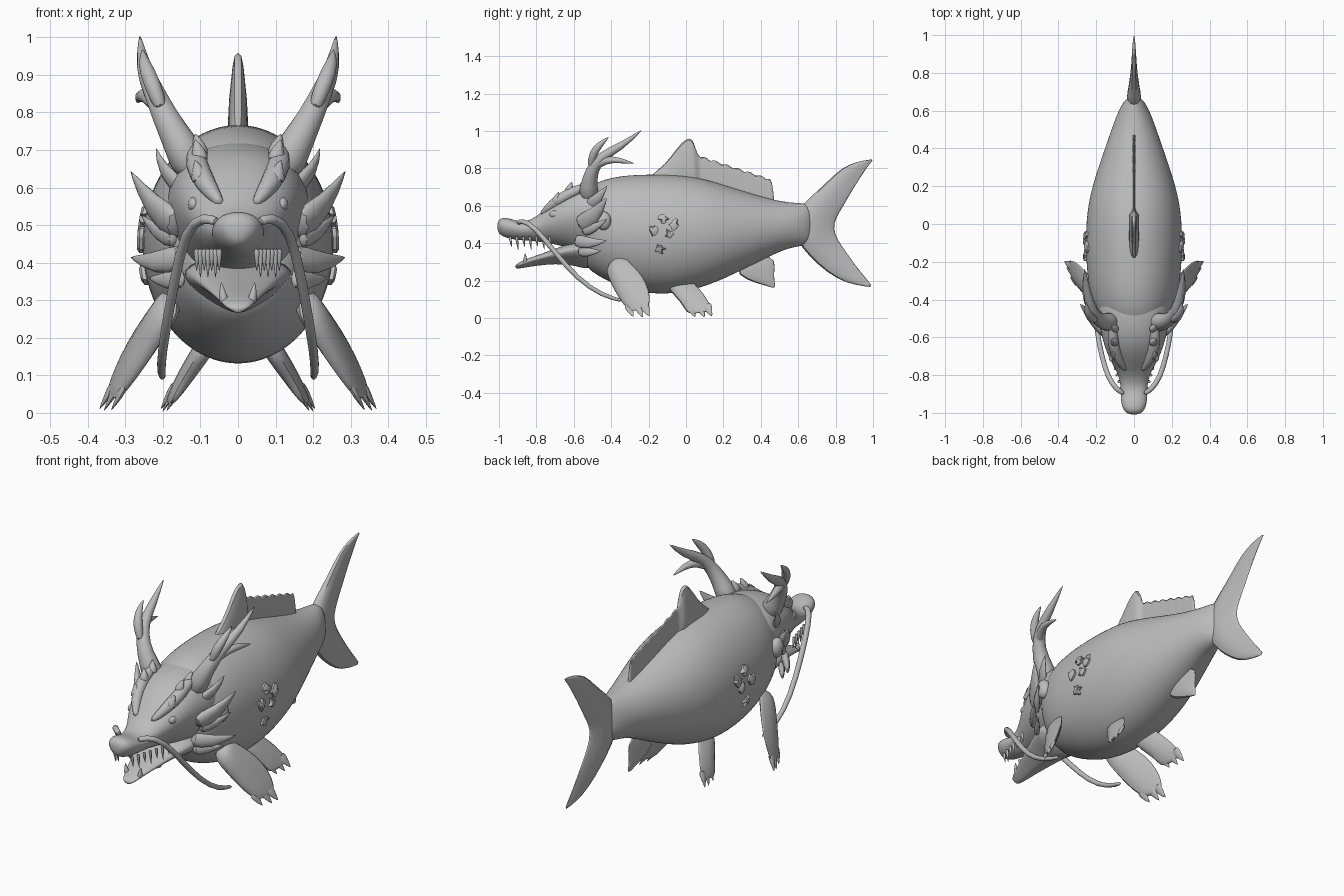
import bpy
import bmesh
import math
import random
from mathutils import Vector

random.seed(4)

default_cube = bpy.data.objects.get("Cube")
if default_cube:
    bpy.data.objects.remove(default_cube)

# One plain material for the whole creature
grey = bpy.data.materials.new("plain grey")
grey.use_nodes = True
grey.diffuse_color = (.5, .5, .5, 1)
grey.node_tree.nodes["Principled BSDF"].inputs["Base Color"].default_value = (.5, .5, .5, 1)


def finish(name, bm, levels=0, mirrored=False):
    """Turn a bmesh into a smooth object, optionally paired across x."""
    bmesh.ops.recalc_face_normals(bm, faces=bm.faces)
    mesh = bpy.data.meshes.new(name)
    bm.to_mesh(mesh)
    bm.free()
    mesh.materials.append(grey)
    obj = bpy.data.objects.new(name, mesh)
    bpy.context.collection.objects.link(obj)
    bpy.ops.object.select_all(action="DESELECT")
    obj.select_set(True)
    bpy.context.view_layer.objects.active = obj
    bpy.ops.object.shade_smooth_by_angle(angle=math.radians(75 if levels else 40))
    if mirrored:
        mirror = obj.modifiers.new("Mirror", "MIRROR")
        mirror.use_mirror_merge = False
    if levels:
        smooth = obj.modifiers.new("Subdivision", "SUBSURF")
        smooth.levels = smooth.render_levels = levels
    return obj


def loft(name, rings, levels=1, mirrored=False):
    """Skin a list of equal point rings and cap both ends."""
    bm = bmesh.new()
    rows = [[bm.verts.new(point) for point in ring] for ring in rings]
    for lower, upper in zip(rows, rows[1:]):
        for i in range(len(lower)):
            j = (i + 1) % len(lower)
            bm.faces.new((lower[i], lower[j], upper[j], upper[i]))
    bm.faces.new(rows[0])
    bm.faces.new(rows[-1])
    return finish(name, bm, levels, mirrored)


def oval(y, half_width, low, high, taper=0, count=24):
    """Cross-section standing across the y axis; taper narrows its underside."""
    middle, half_height = (low + high) / 2, (high - low) / 2
    angles = [math.tau * i / count for i in range(count)]
    return [(half_width * math.cos(a) * (1 + taper * math.sin(a)), y,
             middle + half_height * math.sin(a)) for a in angles]


def tube(name, points, radii, flat=1, count=8, mirrored=True):
    """Tapered horn or whisker along a path; flat squeezes it sideways."""
    path = [Vector(point) for point in points]
    rings = []
    for i, centre in enumerate(path):
        tangent = path[min(i + 1, len(path) - 1)] - path[max(i - 1, 0)]
        u = tangent.cross(Vector((1, 0, 0))).normalized()
        v = tangent.cross(u).normalized() * flat
        angles = [math.tau * k / count for k in range(count)]
        rings.append([centre + radii[i] * (u * math.cos(a) + v * math.sin(a)) for a in angles])
    return loft(name, rings, mirrored=mirrored)


def upright(y, z, offset):
    return (offset, y, z)


def fin(name, sections, place=upright, mirrored=False, edge=.05):
    """Blade from (root y, root z, edge y, edge z, thickness) sections."""
    profile = [(0, .6), (.35, 1), (.7, .6), (1, edge)]
    rings = []
    for ya, za, yb, zb, thick in sections:
        sides = [(f, t) for f, t in profile] + [(f, -t) for f, t in reversed(profile)]
        rings.append([place(ya + (yb - ya) * f, za + (zb - za) * f, thick * t) for f, t in sides])
    return loft(name, rings, mirrored=mirrored)


def ball(name, centre, size):
    bm = bmesh.new()
    bmesh.ops.create_uvsphere(bm, u_segments=16, v_segments=10, radius=1)
    bmesh.ops.scale(bm, vec=size, verts=bm.verts)
    bmesh.ops.translate(bm, vec=centre, verts=bm.verts)
    return finish(name, bm, mirrored=True)


# Trunk
trunk = [(-.56, .12, .3, .66), (-.5, .19, .24, .72), (-.4, .228, .185, .755),
         (-.28, .25, .138, .77), (-.1, .26, .12, .772), (.06, .252, .152, .758),
         (.2, .225, .205, .715), (.4, .155, .305, .65), (.53, .11, .37, .62),
         (.62, .075, .385, .615), (.68, .03, .4, .61)]
loft("body", [oval(*row) for row in trunk], levels=2)

# Head and open jaws
skull = [(-1.01, .03, .46, .52), (-.98, .06, .435, .54), (-.93, .07, .42, .53),
         (-.87, .068, .415, .51), (-.8, .08, .41, .54), (-.74, .115, .4, .6),
         (-.66, .152, .385, .67), (-.57, .175, .35, .71), (-.46, .19, .31, .725),
         (-.38, .18, .36, .72)]
loft("head", [oval(*row, taper=.2) for row in skull], levels=2)
jaw = [(-.915, .025, .262, .285), (-.87, .04, .268, .31), (-.8, .06, .28, .335),
       (-.7, .09, .29, .37), (-.6, .12, .285, .41), (-.48, .15, .24, .43)]
loft("lower_jaw", [oval(*row, taper=.55) for row in jaw])

# Teeth
for i in range(7):
    y, x = -.94 + .035 * i, .05 + .01 * i
    length = .045 + .02 * (i % 2)
    tube("upper_tooth", [(x, y, .44), (x, y, .42), (x, y + .01, .42 - length)],
         (.01, .009, .001), count=6)
tube("lower_tooth", [(.035, -.86, .29), (.04, -.86, .31), (.045, -.86, .35)], (.015, .013, .001))

# Eyes, brows and cheek knobs
ball("eye", (.118, -.7, .555), (.016, .03, .02))
ball("cheek_knob", (.215, -.44, .52), (.03, .04, .05))
tube("brow", [(.04, -.78, .55), (.085, -.72, .605), (.115, -.63, .665), (.11, -.52, .71)],
     (.012, .03, .036, .02))
for y, z in ((-.7, .63), (-.63, .685), (-.56, .7)):
    tube("brow_spike", [(.1, y, z - .02), (.105, y + .01, z + .015), (.115, y + .02, z + .045)],
         (.032, .02, .001))

# Swept spikes behind the cheeks: root, middle, tip and root radius
spikes = {
    "upper_spike": ((.14, -.53, .59), (.2, -.47, .64), (.22, -.42, .71), .04),
    "ear": ((.15, -.58, .49), (.225, -.49, .54), (.29, -.42, .65), .065),
    "middle_spike": ((.16, -.56, .46), (.22, -.49, .48), (.26, -.42, .53), .035),
    "cheek_spike": ((.14, -.6, .42), (.22, -.52, .395), (.29, -.42, .415), .045),
    "jaw_spike": ((.14, -.58, .36), (.19, -.52, .35), (.24, -.45, .36), .035),
}
for name, (root, middle, tip, radius) in spikes.items():
    tube(name, (root, middle, tip), (radius, radius * .8, .001), flat=.55)

# Antlers with two side prongs
tube("antler", [(.115, -.52, .64), (.15, -.52, .71), (.195, -.505, .79), (.228, -.455, .865),
                (.252, -.35, .915), (.262, -.23, 1.01)], (.065, .05, .038, .03, .024, .002))
tube("front_prong", [(.2, -.51, .8), (.23, -.5, .88), (.25, -.46, .93), (.255, -.41, .97)],
     (.02, .026, .02, .001))
tube("back_prong", [(.2, -.5, .8), (.24, -.43, .85), (.262, -.36, .845), (.268, -.27, .825)],
     (.025, .024, .018, .001))

# Long whiskers
tube("whisker", [(.05, -.9, .505), (.09, -.88, .525), (.14, -.81, .49), (.17, -.7, .35),
                 (.195, -.58, .21), (.207, -.45, .12), (.2, -.33, .09)],
     (.016, .016, .015, .015, .014, .013, .011))

# Tail fin, from the lower tip to the upper tip
fin("tail_fin", [
    (.97, .168, 1.01, .16, .005), (.85, .185, .93, .25, .012), (.75, .245, .86, .35, .02),
    (.66, .325, .81, .42, .03), (.58, .42, .79, .48, .045), (.58, .57, .8, .53, .045),
    (.66, .645, .85, .61, .03), (.75, .725, .9, .7, .02), (.83, .805, .94, .76, .015),
    (.92, .84, .97, .81, .01), (.98, .845, 1.01, .855, .005)])

# Dorsal fin: tall front lobe, then a scalloped edge
crest = [(-.2, .76), (-.11, .82), (-.05, .91), (0, .965), (.035, .965), (.05, .91)]
for i in range(27):
    y = .07 + .015 * i
    crest.append((y, .86 - .33 * (y - .07) + .014 * abs(math.sin(i * math.pi / 4))))
crest.append((.475, .6))
fin("dorsal_fin", [(y, .7 - .25 * max(y, 0), y, z, .01 if y > .06 else .03) for y, z in crest],
    edge=.4)


# Paired lower fins, leaning outwards and back as they hang down
def pectoral(y, z, offset):
    return (.228 + (.27 - z) * .39 + (y + .3) * .38 + offset, y, z)


def pelvic(y, z, offset):
    return (.112 + (.16 - z) * .48 + (y - .03) * .2 + offset, y, z)


fin("pectoral_fin", [
    (-.42, .29, -.35, .35, .04), (-.43, .24, -.3, .3, .045), (-.4, .18, -.23, .23, .04),
    (-.365, .11, -.195, .15, .03), (-.325, .06, -.19, .09, .02), (-.295, .03, -.2, .05, .01)],
    pectoral, True)
fin("pelvic_fin", [
    (-.1, .19, .01, .23, .03), (-.09, .15, .04, .19, .035), (-.055, .11, .08, .15, .03),
    (-.02, .07, .115, .1, .025), (0, .03, .135, .06, .015), (.03, .02, .14, .035, .008)],
    pelvic, True)
for place, tips in ((pectoral, (-.3, -.25, -.215)), (pelvic, (.03, .08, .12))):
    for y in tips:
        lift = random.uniform(0, .02)
        path = [place(y - .01, .08, 0), place(y, .045, 0), place(y + .02, lift, 0)]
        tube("fin_tip", path, (.03, .024, .001), flat=.4)

# Single fin under the tail
fin("anal_fin", [(.24, .26, .4, .36, .02), (.32, .2, .49, .31, .018),
                 (.42, .175, .465, .24, .012), (.47, .158, .48, .165, .004)])

# Ragged loose scales on each flank
for y, z in ((-.18, .47), (-.12, .53), (-.06, .5), (-.09, .45), (-.14, .37)):
    spread = [random.uniform(.012, .036) for _ in range(12)]
    rings = []
    for height, grow in ((-.004, 1), (.006, 1), (.012, .6)):
        ring = []
        for i, radius in enumerate(spread):
            angle = math.tau * i / len(spread)
            dz = z + radius * grow * math.sin(angle)
            skin = .257 * math.sqrt(1 - ((dz - .447) / .324) ** 2)
            ring.append((skin + height, y + radius * grow * math.cos(angle), dz))
        rings.append(ring)
    loft("loose_scale", rings, levels=0, mirrored=True)
